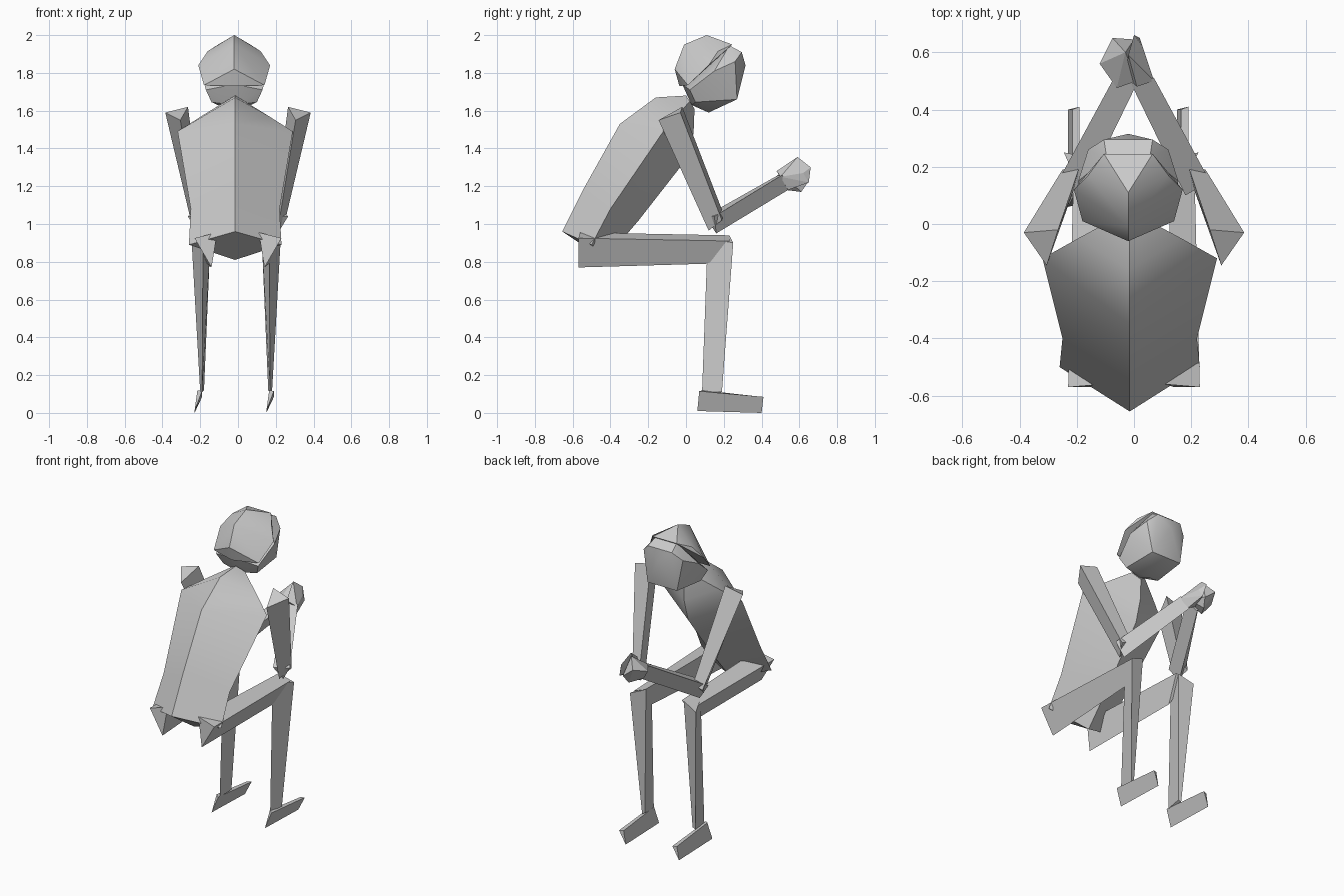
import bpy, bmesh

if "Cube" in bpy.data.objects:
    bpy.data.objects.remove(bpy.data.objects["Cube"])


def finish(name, bm, smooth=False):
    bmesh.ops.recalc_face_normals(bm, faces=bm.faces[:])
    me = bpy.data.meshes.new(name)
    bm.to_mesh(me)
    bm.free()
    ob = bpy.data.objects.new(name, me)
    bpy.context.collection.objects.link(ob)
    if smooth:
        bpy.ops.object.select_all(action='DESELECT')
        ob.select_set(True)
        bpy.context.view_layer.objects.active = ob
        bpy.ops.object.shade_smooth_by_angle(angle=0.6)
    return ob


def loft(name, rings, smooth=False):
    """Skin a list of equal-length rings and cap both ends."""
    bm = bmesh.new()
    vs = [[bm.verts.new(p) for p in r] for r in rings]
    n = len(rings[0])
    for a, b in zip(vs, vs[1:]):
        for i in range(n):
            j = (i + 1) % n
            bm.faces.new((a[i], a[j], b[j], b[i]))
    bm.faces.new(vs[0])
    bm.faces.new(vs[-1][::-1])
    return finish(name, bm, smooth)


def hull(name, pts, smooth=False):
    bm = bmesh.new()
    for p in pts:
        bm.verts.new(p)
    bmesh.ops.convex_hull(bm, input=bm.verts[:])
    loose = [v for v in bm.verts if not v.link_faces]
    bmesh.ops.delete(bm, geom=loose, context='VERTS')
    return finish(name, bm, smooth)


def both(pts, c):
    """Points plus their mirror images about x = c."""
    return list(pts) + [(2 * c - x, y, z) for x, y, z in pts]


# Torso: diamond sections (back y,z / side x,y,z / belly y,z) from hip to neck
c = -0.015
sections = [
    ((-.655, .96), (.245, -.50, .89), (-.43, .81)),
    ((-.54, 1.19), (.235, -.40, 1.08), (-.25, 1.02)),
    ((-.35, 1.53), (.305, -.12, 1.49), (.00, 1.34)),
    ((-.16, 1.67), (.18, -.05, 1.57), (.04, 1.48)),
    ((.00, 1.68), (.05, .02, 1.65), (.045, 1.61)),
]
loft("torso", [[(c, *b), (c + s[0], *s[1:]), (c, *f), (c - s[0], *s[1:])]
               for b, s, f in sections], True)

# Head: hood as a cap over back and crown, face set just inside its rim
h = -0.02
hull("hood", [(h, -.06, 1.82), (h, -.01, 1.95), (h, .11, 2.0), (h, .19, 1.965),
              (h, -.035, 1.73)] +
     both([(.17, .12, 1.84), (.12, .17, 1.915), (.065, .245, 1.95),
           (.14, .01, 1.735)], h), True)
hull("face", [(h, .12, 1.59), (h, .03, 1.63), (h, .315, 1.84), (h, -.02, 1.74)] +
     both([(.065, .295, 1.91), (.085, .27, 1.66), (.10, .05, 1.645),
           (.155, .15, 1.81), (.12, .26, 1.86), (.13, .02, 1.71),
           (.055, .23, 1.945)], h), True)

# Limbs: three-sided tapering prisms, (mirror x, start triangle, end triangle)
limbs = {
    "upper_arm": (0, [(.385, -.03, 1.59), (.265, -.02, 1.62), (.305, -.145, 1.55)],
                  [(.25, .19, 1.02), (.19, .20, 1.05), (.21, .12, .965)]),
    "forearm": (0, [(.265, .15, 1.04), (.18, .10, 1.04), (.21, .16, .95)],
                [(.07, .51, 1.26), (-.01, .49, 1.26), (.03, .54, 1.18)]),
    "thigh": (0, [(.23, -.57, .925), (.11, -.56, .955), (.14, -.57, .77)],
              [(.21, .23, .91), (.13, .23, .94), (.165, .12, .79)]),
    "shin": (-.01, [(.165, .115, .925), (.225, .25, .90), (.125, .23, .94)],
             [(.17, .085, .11), (.18, .19, .11), (.16, .19, .12)]),
}
for name, (mx, a, b) in limbs.items():
    for side, s in (("right", 1), ("left", -1)):
        loft(f"{side}_{name}", [[(mx + s * (x - mx), y, z) for x, y, z in t]
                                for t in (a, b)])

# Feet: thin slanted prisms, both leaning the same way
for side, dx in (("right", 0), ("left", -.38)):
    loft(f"{side}_foot", [[(x + dx, y, z) for x, y, z in t] for t in (
        [(.15, .06, .01), (.19, .07, .115), (.165, .09, .12)],
        [(.15, .40, 0), (.19, .41, .085), (.165, .40, .085)])])

# Clasped hands: faceted blocks meeting in the middle
hull("left_hand", [(-.12, .56, 1.25), (-.075, .65, 1.28), (.0, .645, 1.22),
                   (-.06, .475, 1.25), (-.07, .53, 1.18), (-.03, .60, 1.34),
                   (.01, .50, 1.27), (-.02, .61, 1.17)])
hull("right_hand", [(.07, .50, 1.25), (.03, .62, 1.27), (.0, .66, 1.30),
                    (.01, .48, 1.28), (.04, .54, 1.18), (-.02, .59, 1.355),
                    (-.03, .52, 1.22), (.02, .65, 1.22)])
